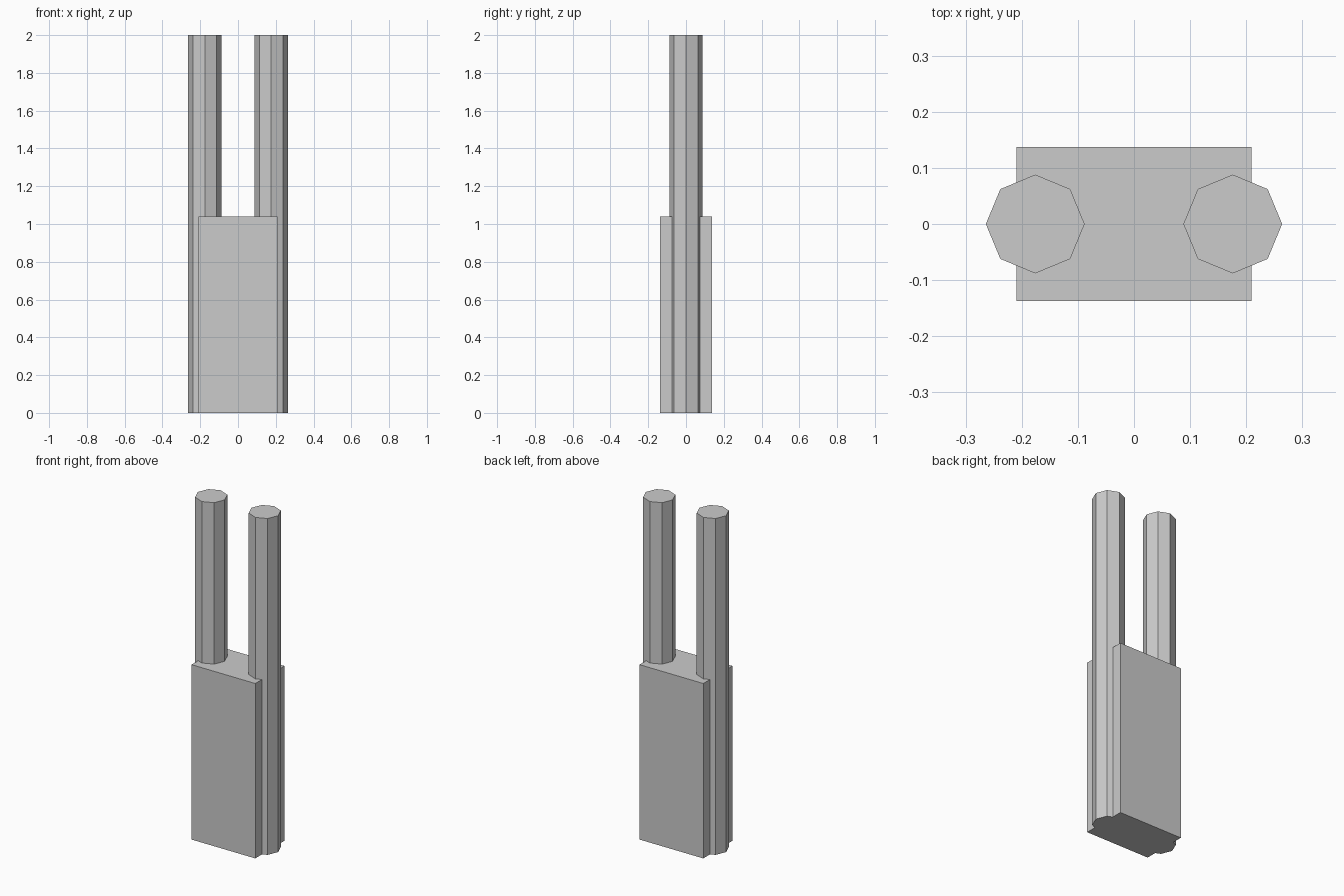
import bpy

if "Cube" in bpy.data.objects:
    bpy.data.objects.remove(bpy.data.objects["Cube"])

BOX_SIZE = (0.419, 0.274, 1.04)
POST_RADIUS, POST_HEIGHT, POST_X = 0.088, 2.0, 0.176

# Rectangular block standing on the ground
bpy.ops.mesh.primitive_cube_add(size=1, location=(0, 0, BOX_SIZE[2] / 2))
block = bpy.context.object
block.name = "base_block"
block.scale = BOX_SIZE
bpy.ops.object.transform_apply(location=False, rotation=False, scale=True)

# Two octagonal posts running full height through the block's ends
for name, side in (("left_post", -1), ("right_post", 1)):
    bpy.ops.mesh.primitive_cylinder_add(
        vertices=8, radius=POST_RADIUS, depth=POST_HEIGHT,
        location=(side * POST_X, 0, POST_HEIGHT / 2))
    bpy.context.object.name = name
